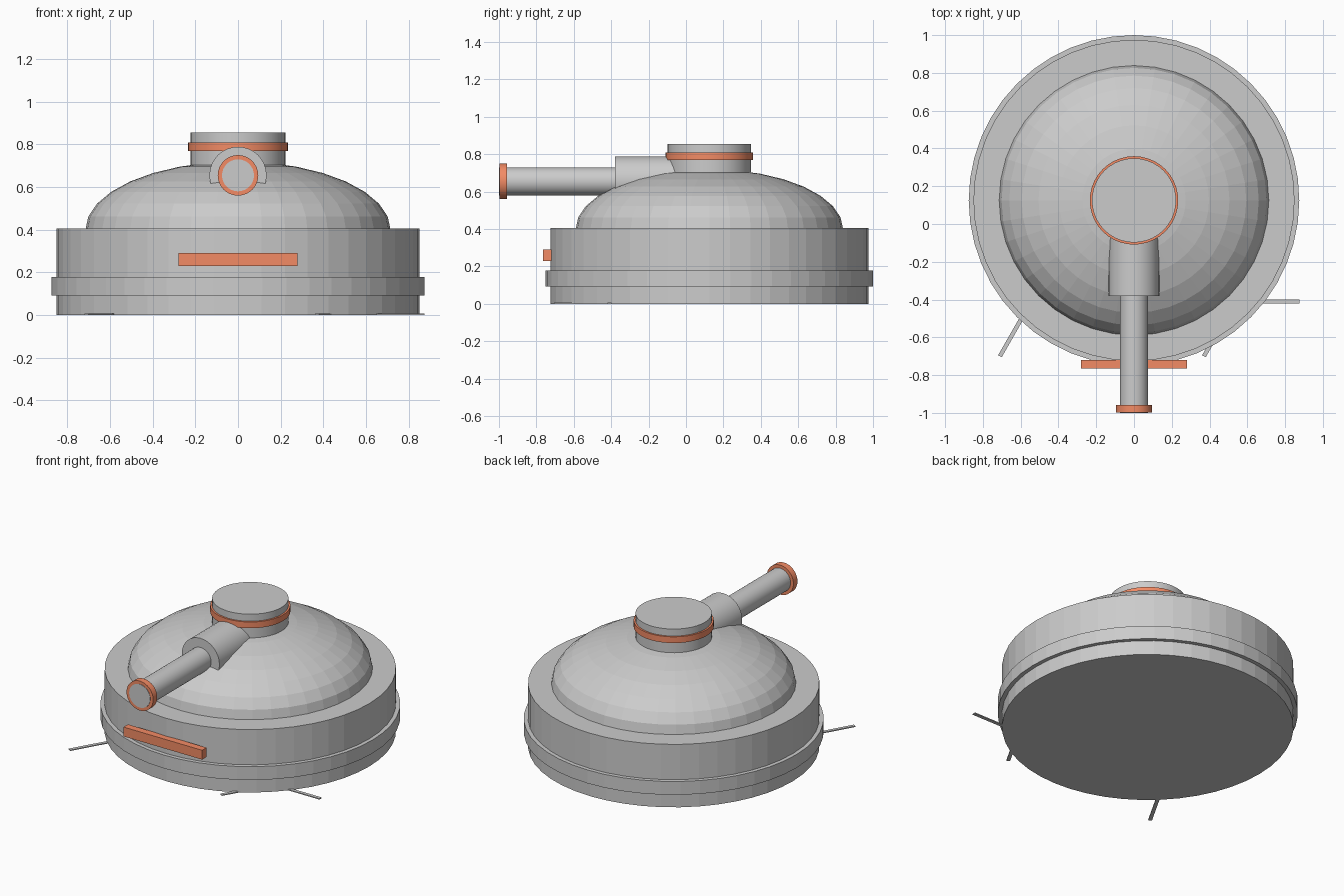
import bpy, bmesh
from math import sin, cos, pi, radians, hypot, atan2

if "Cube" in bpy.data.objects:
    bpy.data.objects.remove(bpy.data.objects["Cube"])

CY = 0.125  # y of the turret axis

orange = bpy.data.materials.new("orange")
orange.diffuse_color = (0.9, 0.26, 0.13, 1)
orange.use_nodes = True
orange.node_tree.nodes["Principled BSDF"].inputs["Base Color"].default_value = orange.diffuse_color


def cylinder(name, r, p0, p1, sides=40, mat=None):
    """Closed cylinder between two points, along z or along y."""
    mid = [(a + b) / 2 for a, b in zip(p0, p1)]
    along_y = abs(p1[1] - p0[1]) > 1e-6
    depth = abs(p1[1] - p0[1]) if along_y else abs(p1[2] - p0[2])
    bpy.ops.mesh.primitive_cylinder_add(
        vertices=sides, radius=r, depth=depth, location=mid,
        rotation=(pi / 2 if along_y else 0, 0, 0))
    return finish(name, mat)


def box(name, size, loc, angle=0, mat=None):
    bpy.ops.mesh.primitive_cube_add(size=1, location=loc, rotation=(0, 0, angle))
    bpy.context.object.scale = size
    return finish(name, mat)


def finish(name, mat):
    ob = bpy.context.object
    ob.name = name
    if mat:
        ob.data.materials.append(mat)
    return ob


def upright(name, r, z0, z1, sides=40, mat=None):
    return cylinder(name, r, (0, CY, z0), (0, CY, z1), sides, mat)


def forward(name, r, y0, y1, sides=32, mat=None):
    return cylinder(name, r, (0, y0, 0.655), (0, y1, 0.655), sides, mat)


# round base and its raised band
upright("base", 0.85, 0, 0.405, 48)
upright("base_band", 0.875, 0.092, 0.178, 48)

# flattened dome: half ellipse profile spun around the axis
bm = bmesh.new()
rings = 8
pts = [bm.verts.new((0.715 * cos(a), 0, 0.40 + 0.32 * sin(a)))
       for a in (pi / 2 * i / rings for i in range(rings + 1))]
edges = [bm.edges.new(pair) for pair in zip(pts, pts[1:])]
bmesh.ops.spin(bm, geom=pts + edges, cent=(0, 0, 0), axis=(0, 0, 1),
               angle=2 * pi, steps=40)
bmesh.ops.remove_doubles(bm, verts=bm.verts, dist=1e-4)
bmesh.ops.holes_fill(bm, edges=bm.edges, sides=0)
bmesh.ops.recalc_face_normals(bm, faces=bm.faces)
mesh = bpy.data.meshes.new("dome")
bm.to_mesh(mesh)
bm.free()
dome = bpy.data.objects.new("dome", mesh)
dome.location.y = CY
bpy.context.collection.objects.link(dome)

# hatch on top with a coloured ring
upright("hatch", 0.223, 0.62, 0.855, 40)
upright("hatch_ring", 0.234, 0.77, 0.81, 40, orange)

# gun: sleeve, barrel and muzzle ring
forward("gun_sleeve", 0.134, -0.38, 0.0)
forward("gun_barrel", 0.075, -1.0, -0.2)
forward("muzzle_ring", 0.095, -0.998, -0.957, 32, orange)

# coloured bar on the front of the base
box("front_bar", (0.56, 0.045, 0.06), (0, -0.742, 0.26), 0, orange)

# thin strips lying on the floor, partly under the base
for i, (x0, y0, x1, y1) in enumerate([(0.6, -0.41, 0.875, -0.41),
                                      (-0.59, -0.49, -0.71, -0.70),
                                      (0.45, -0.56, 0.37, -0.70)]):
    box(f"floor_strip_{i + 1}", (hypot(x1 - x0, y1 - y0), 0.022, 0.006),
        ((x0 + x1) / 2, (y0 + y1) / 2, 0.0035), atan2(y1 - y0, x1 - x0))

# soft shading on the curved parts, sharp rims kept
for ob in bpy.context.scene.objects:
    bpy.ops.object.select_all(action='DESELECT')
    ob.select_set(True)
    bpy.context.view_layer.objects.active = ob
    if ob.name.startswith(("gun", "muzzle", "hatch")):
        bpy.ops.object.shade_smooth_by_angle(angle=radians(30))
